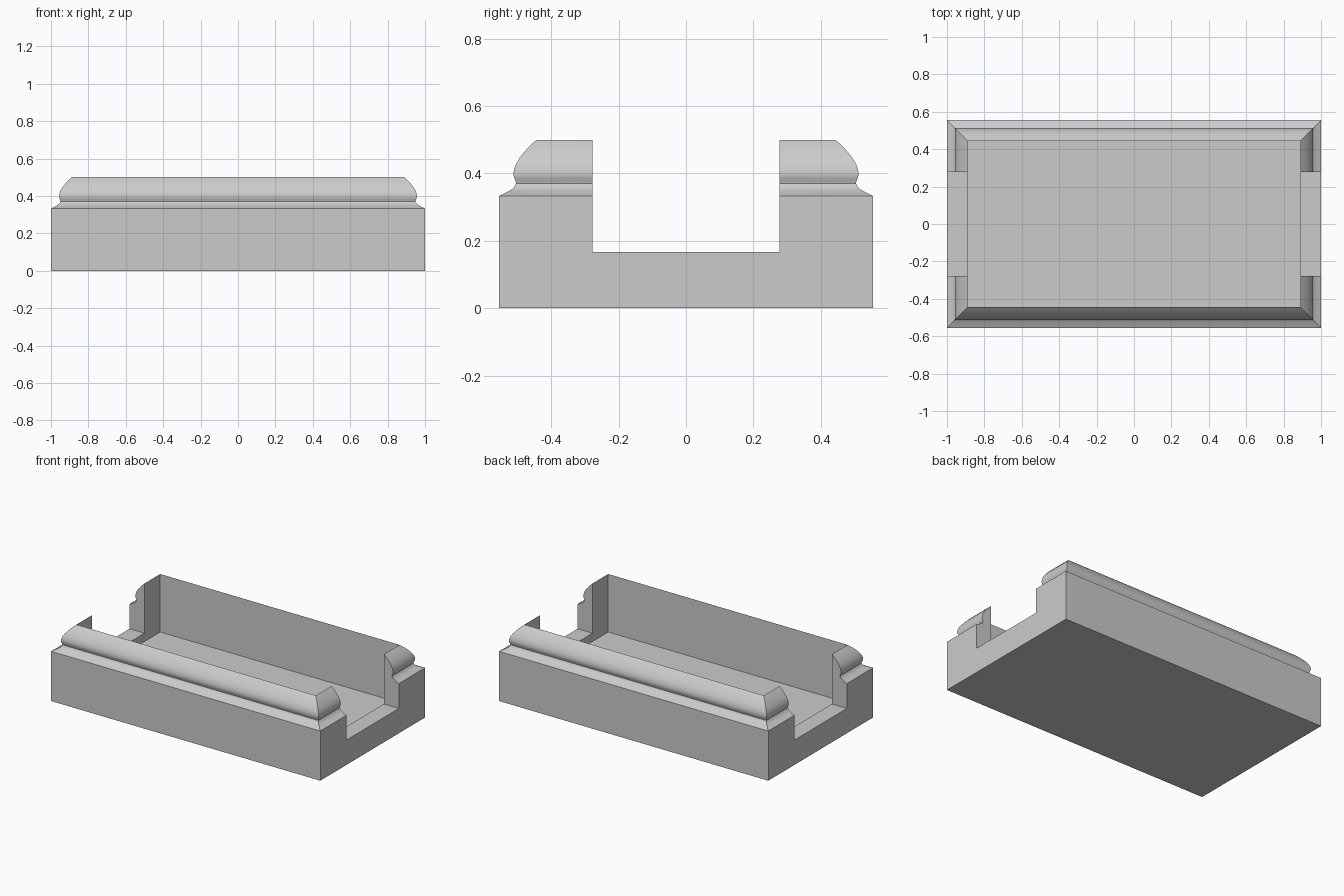
import bpy
import bmesh
import math

if "Cube" in bpy.data.objects:
    bpy.data.objects.remove(bpy.data.objects["Cube"])

U = 1 / 18  # design module
HALF_X, HALF_Y = 18 * U, 10 * U

stone = bpy.data.materials.new("plain grey")
stone.use_nodes = True
stone.diffuse_color = (0.6, 0.6, 0.6, 1)
stone.node_tree.nodes["Principled BSDF"].inputs["Base Color"].default_value = (0.6, 0.6, 0.6, 1)

# Wall section as (inset from the outer edge, height): plinth, cove, bulging roll, inner wall
cove = [(0.012, 0.339), (0.026, 0.346), (0.038, 0.353), (0.046, 0.361), (0.051, 0.371)]
roll = [(0.049, 0.379), (0.045, 0.387), (0.043, 0.398), (0.045, 0.413), (0.051, 0.429),
        (0.061, 0.446), (0.075, 0.464), (0.092, 0.482)]
section = [(0, 0), (0, 6 * U), *cove, *roll, (2 * U, 9 * U), (2 * U, 2 * U)]


def make_object(name, bm):
    bmesh.ops.recalc_face_normals(bm, faces=bm.faces)
    mesh = bpy.data.meshes.new(name)
    bm.to_mesh(mesh)
    bm.free()
    mesh.materials.append(stone)
    obj = bpy.data.objects.new(name, mesh)
    bpy.context.collection.objects.link(obj)
    return obj


# Tray body: the section swept round a rectangle with mitred corners
bm = bmesh.new()
corners = [(-1, -1), (1, -1), (1, 1), (-1, 1)]
rings = [[bm.verts.new((sx * (HALF_X - d), sy * (HALF_Y - d), z)) for sx, sy in corners]
         for d, z in section]
for low, high in zip(rings, rings[1:]):
    for i in range(4):
        j = (i + 1) % 4
        bm.faces.new((low[i], low[j], high[j], high[i]))
bm.faces.new(rings[0])
bm.faces.new(rings[-1])
tray = make_object("moulded_tray", bm)

# Opening through both end walls
bm = bmesh.new()
bmesh.ops.create_cube(bm, size=1)
bmesh.ops.scale(bm, vec=(3, 10 * U, 1), verts=bm.verts)
bmesh.ops.translate(bm, vec=(0, 0, 3 * U + 0.5), verts=bm.verts)
cutter = make_object("end_opening_cutter", bm)
cutter.hide_render = True

cut = tray.modifiers.new("end openings", "BOOLEAN")
cut.operation = "DIFFERENCE"
cut.solver = "EXACT"
cut.object = cutter

bpy.ops.object.select_all(action="DESELECT")
tray.select_set(True)
bpy.context.view_layer.objects.active = tray
bpy.ops.object.modifier_apply(modifier=cut.name)
bpy.data.objects.remove(cutter)
bpy.ops.object.shade_smooth_by_angle(angle=math.radians(35))
